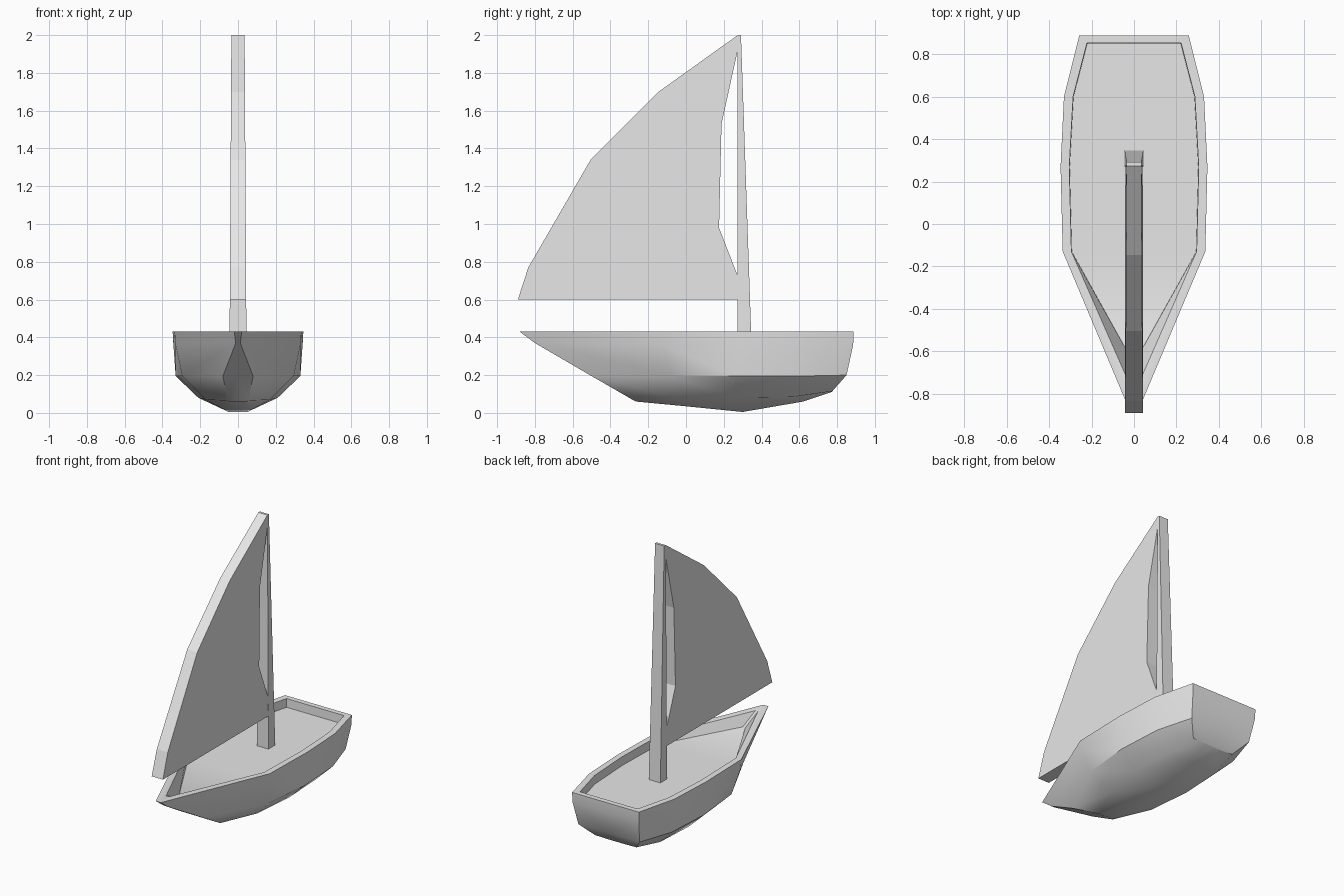
import bpy, bmesh, math
from mathutils import Matrix

cube = bpy.data.objects.get("Cube")
if cube:
    bpy.data.objects.remove(cube, do_unlink=True)

grey = bpy.data.materials.new("light_grey")
grey.use_nodes = True
colour = (0.8, 0.8, 0.8, 1)
grey.diffuse_color = colour
grey.node_tree.nodes["Principled BSDF"].inputs["Base Color"].default_value = colour


def finish(bm, name, smooth=None):
    bmesh.ops.recalc_face_normals(bm, faces=bm.faces[:])
    mesh = bpy.data.meshes.new(name)
    bm.to_mesh(mesh)
    bm.free()
    mesh.materials.append(grey)
    obj = bpy.data.objects.new(name, mesh)
    bpy.context.collection.objects.link(obj)
    if smooth:
        bpy.ops.object.select_all(action="DESELECT")
        obj.select_set(True)
        bpy.context.view_layer.objects.active = obj
        bpy.ops.object.shade_smooth_by_angle(angle=math.radians(smooth))
    return obj


def half_width(z):
    """The mast and sail share one thickness that narrows upward."""
    return 0.047 - 0.006 * z


def side_profile(name, outline):
    """Prism from a (y, z) outline, as thick as half_width on each side."""
    bm = bmesh.new()
    left, right = ([bm.verts.new((s * half_width(z), y, z)) for y, z in outline]
                   for s in (1, -1))
    bm.faces.new(left)
    bm.faces.new(right[::-1])
    n = len(outline)
    for i in range(n):
        j = (i + 1) % n
        bm.faces.new((left[i], right[i], right[j], left[j]))
    return finish(bm, name)


# Hull: half-section rows running bow to stern, from deck to keel
floor = [(.01, -.64, .37), (.293, -.13, .37), (.303, .27, .37), (.285, .6, .37), (.22, .85, .37)]
inner = [(.01, -.78, .43), (.295, -.13, .43), (.305, .27, .43), (.287, .6, .43), (.222, .852, .43)]
rim = [(.02, -.88, .43), (.336, -.13, .43), (.346, .27, .43), (.33, .6, .43), (.258, .888, .43)]
upper = [(.012, -.80, .37), (.33, -.13, .36), (.342, .27, .36), (.327, .6, .36), (.256, .885, .36)]
chine = [(.08, -.50, .195), (.295, -.08, .195), (.33, .27, .195), (.312, .6, .195), (.236, .85, .2)]
bilge = [(.055, -.275, .065), (.17, -.03, .07), (.21, .27, .08), (.2, .57, .085), (.16, .775, .115)]
keel = [(.048, -.265, .06), (.048, 0, .035), (.05, .30, .005), (.05, .62, .06), (.05, .77, .11)]


def centred(row):
    return [(0, y, z) for x, y, z in row]


def closed_ends(row):
    ends = centred(row)
    return [ends[0]] + row + [ends[-1]]


rows = [floor, inner, rim, upper, chine, bilge, keel]
rows = [closed_ends(centred(floor))] + [closed_ends(r) for r in rows] + [closed_ends(centred(keel))]
bm = bmesh.new()
grid = [[bm.verts.new(p) for p in row] for row in rows]
for a, b in zip(grid, grid[1:]):
    for i in range(len(a) - 1):
        bm.faces.new((a[i], a[i + 1], b[i + 1], b[i]))
bmesh.ops.remove_doubles(bm, verts=bm.verts[:], dist=0.0005)
bmesh.ops.mirror(bm, geom=bm.verts[:] + bm.edges[:] + bm.faces[:],
                 matrix=Matrix.Identity(4), merge_dist=0.0005, axis="X")
bmesh.ops.remove_doubles(bm, verts=bm.verts[:], dist=0.0005)
finish(bm, "hull", smooth=32)

# Mast: straight front edge, tapering back edge
side_profile("mast", [(.272, .36), (.347, .36), (.291, 2), (.274, 2)])

# Sail: curved outer edge, with a long slot beside the mast
side_profile("sail", [(.272, .6), (-.89, .6), (-.835, .77), (-.505, 1.34), (-.145, 1.70),
                      (.274, 2), (.274, 1.92), (.188, 1.53), (.175, .98), (.272, .73)])
